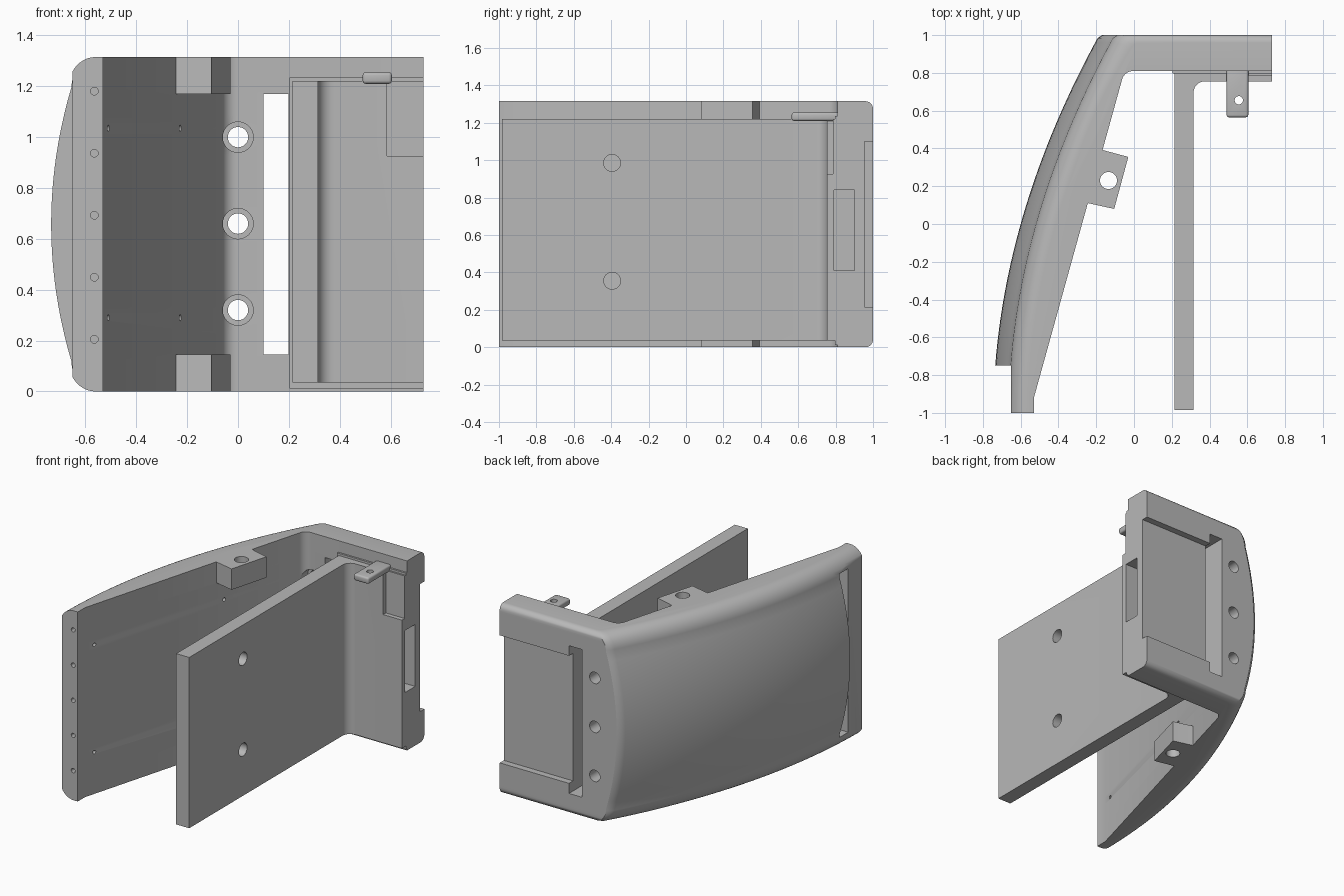
import bpy, bmesh
from math import sqrt, sin, cos, pi, radians
from mathutils import Matrix, Vector

if "Cube" in bpy.data.objects:
    bpy.data.objects.remove(bpy.data.objects["Cube"])

grey = bpy.data.materials.new("plain_grey")
grey.use_nodes = True
grey.diffuse_color = (0.48, 0.48, 0.48, 1)
grey.node_tree.nodes["Principled BSDF"].inputs["Base Color"].default_value = (0.48, 0.48, 0.48, 1)

HEIGHT = 1.315
MID = HEIGHT / 2


def finish(bm, name):
    bmesh.ops.recalc_face_normals(bm, faces=bm.faces)
    mesh = bpy.data.meshes.new(name)
    bm.to_mesh(mesh)
    bm.free()
    obj = bpy.data.objects.new(name, mesh)
    bpy.context.scene.collection.objects.link(obj)
    mesh.materials.append(grey)
    return obj


def loft(name, rings):
    bm = bmesh.new()
    loops = [[bm.verts.new(p) for p in ring] for ring in rings]
    n = len(loops[0])
    for a, b in zip(loops, loops[1:]):
        for i in range(n):
            j = (i + 1) % n
            bm.faces.new((a[i], a[j], b[j], b[i]))
    bm.faces.new(loops[0])
    bm.faces.new(loops[-1])
    return finish(bm, name)


def prism(name, outline, z0, z1):
    return loft(name, [[(x, y, z) for x, y in outline] for z in (z0, z1)])


def box(name, x0, x1, y0, y1, z0, z1):
    return prism(name, [(x0, y0), (x1, y0), (x1, y1), (x0, y1)], z0, z1)


def rod(name, center, radius, length, axis):
    bm = bmesh.new()
    turn = Vector((0, 0, 1)).rotation_difference(Vector(axis)).to_matrix().to_4x4()
    bmesh.ops.create_cone(bm, cap_ends=True, segments=32, radius1=radius, radius2=radius,
                          depth=length, matrix=Matrix.Translation(center) @ turn)
    return finish(bm, name)


def activate(obj):
    bpy.ops.object.select_all(action='DESELECT')
    obj.select_set(True)
    bpy.context.view_layer.objects.active = obj


def combine(obj, tool, operation='DIFFERENCE', keep=False):
    mod = obj.modifiers.new("combine", 'BOOLEAN')
    mod.operation = operation
    mod.solver = 'EXACT'
    mod.object = tool
    activate(obj)
    bpy.ops.object.modifier_apply(modifier=mod.name)
    if not keep:
        bpy.data.objects.remove(tool)


def arc(cx, cy, r, a0, a1, steps=8):
    angles = [radians(a0 + (a1 - a0) * i / steps) for i in range(steps + 1)]
    return [(cx + r * cos(a), cy + r * sin(a)) for a in angles]


def side_inset(z):
    # gentle belly, then a rounded upper and lower edge
    h = abs(z - MID)
    inset = 0.08 * (min(h, 0.54) / 0.54) ** 2
    if h > 0.54:
        u = min(1, (h - 0.54) / (MID - 0.54))
        inset += 0.105 * (1 - sqrt(1 - u * u))
    return inset


def back_inset(z):
    u = max(0, abs(z - MID) - (MID - 0.04)) / 0.04
    return 0.04 * (1 - sqrt(max(0, 1 - u * u)))


def wall_y(x):
    return 0.1 + (x + 0.25) / 0.2745


# Curved shell with the back wall
def shell_ring(z):
    d, b = side_inset(z), back_inset(z)
    ring = []
    for i in range(33):
        y = -1 + 1.96 * i / 32
        back = max(0, y - 0.7) / 0.3
        ring.append((-0.6 + 0.281 * y + 0.135 * y * y + d, y - b * back))
    ring += [(-0.192 + d, 0.985 - b), (-0.168 + d, 1 - b), (0.73, 1 - b), (0.73, 0.81)]
    ring += arc(-0.005, 0.75, 0.06, 90, 165)
    ring += [(-0.53, wall_y(-0.53)), (-0.53, -1)]
    return [(x, y, z) for x, y in ring]


half = [0.54 * i / 10 for i in range(11)]
half += [0.54 + (MID - 0.54) * sin(pi / 2 * i / 10) for i in range(1, 11)]
levels = [MID - h for h in reversed(half[1:])] + [MID + h for h in half]
shell = loft("curved_shell", [shell_ring(z) for z in levels])

# Inner bosses with vertical screw holes
boss = [(-0.22, 0.41), (-0.16, 0.39), (-0.03, 0.355), (-0.105, 0.08), (-0.25, 0.112), (-0.31, 0.13)]
for z0, z1 in ((0, 0.145), (1.17, HEIGHT)):
    combine(shell, prism("boss", boss, z0, z1), 'UNION')
    combine(shell, rod("cut", (-0.135, 0.23, (z0 + z1) / 2), 0.045, 0.4, (0, 0, 1)))

# Stepped front lip and the groove behind it
combine(shell, box("cut", -1, -0.65, -1.1, -0.75, -0.1, 1.5))
combine(shell, box("cut", -0.8, -0.555, -0.85, -0.75, 0.09, 1.225))
for i in range(5):
    combine(shell, rod("cut", (-0.565, -0.98, 0.205 + i * 0.244), 0.015, 0.1, (0, 1, 0)))

# Small pilot holes in the inner wall
for x in (-0.51, -0.23):
    for z in (0.29, 1.035):
        combine(shell, rod("cut", (x, wall_y(x), z), 0.012, 0.06, (1, 0, 0)))

# Counterbored holes through the back wall
for z in (0.32, 0.66, 1.0):
    combine(shell, rod("cut", (0, 0.9, z), 0.04, 0.5, (0, 1, 0)))
    combine(shell, rod("cut", (0, 0.775, z), 0.06, 0.15, (0, 1, 0)))

# Rear recess and tall through slot
combine(shell, box("cut", 0.15, 0.9, 0.955, 1.1, 0.215, 1.1))
combine(shell, box("cut", 0.1, 0.198, 0.7, 1.1, 0.145, 1.17))

# Flat plate with filleted foot
outline = [(0.215, -0.985), (0.315, -0.985)] + arc(0.375, 0.695, 0.06, 180, 90)
outline += [(0.73, 0.755), (0.73, 0.83), (0.215, 0.83)]
plate = prism("flat_plate", outline, 0.035, 1.22)
for z in (0.355, 0.985):
    combine(plate, rod("cut", (0.265, -0.395, z), 0.045, 0.3, (1, 0, 0)))
combine(plate, box("cut", 0.585, 0.9, 0.7, 0.785, 0.925, 1.3))

# Thin flange around the foot
flange = box("foot_flange", 0.203, 0.73, 0.797, 0.825, 0.012, 1.235)

# Pocket in the end face
pocket = box("cut", 0.6, 0.9, 0.79, 0.9, 0.41, 0.84)
for part in (shell, plate, flange):
    combine(part, pocket, keep=True)
bpy.data.objects.remove(pocket)

# Drilled tab above the foot
tab = box("drilled_tab", 0.49, 0.605, 0.565, 0.83, 1.21, 1.255)
bevel = tab.modifiers.new("bevel", 'BEVEL')
bevel.width = 0.012
bevel.segments = 3
activate(tab)
bpy.ops.object.modifier_apply(modifier=bevel.name)
combine(tab, rod("cut", (0.555, 0.655, 1.23), 0.022, 0.2, (0, 0, 1)))

for part in (shell, plate, flange, tab):
    activate(part)
    bpy.ops.object.shade_smooth_by_angle(angle=radians(30))
